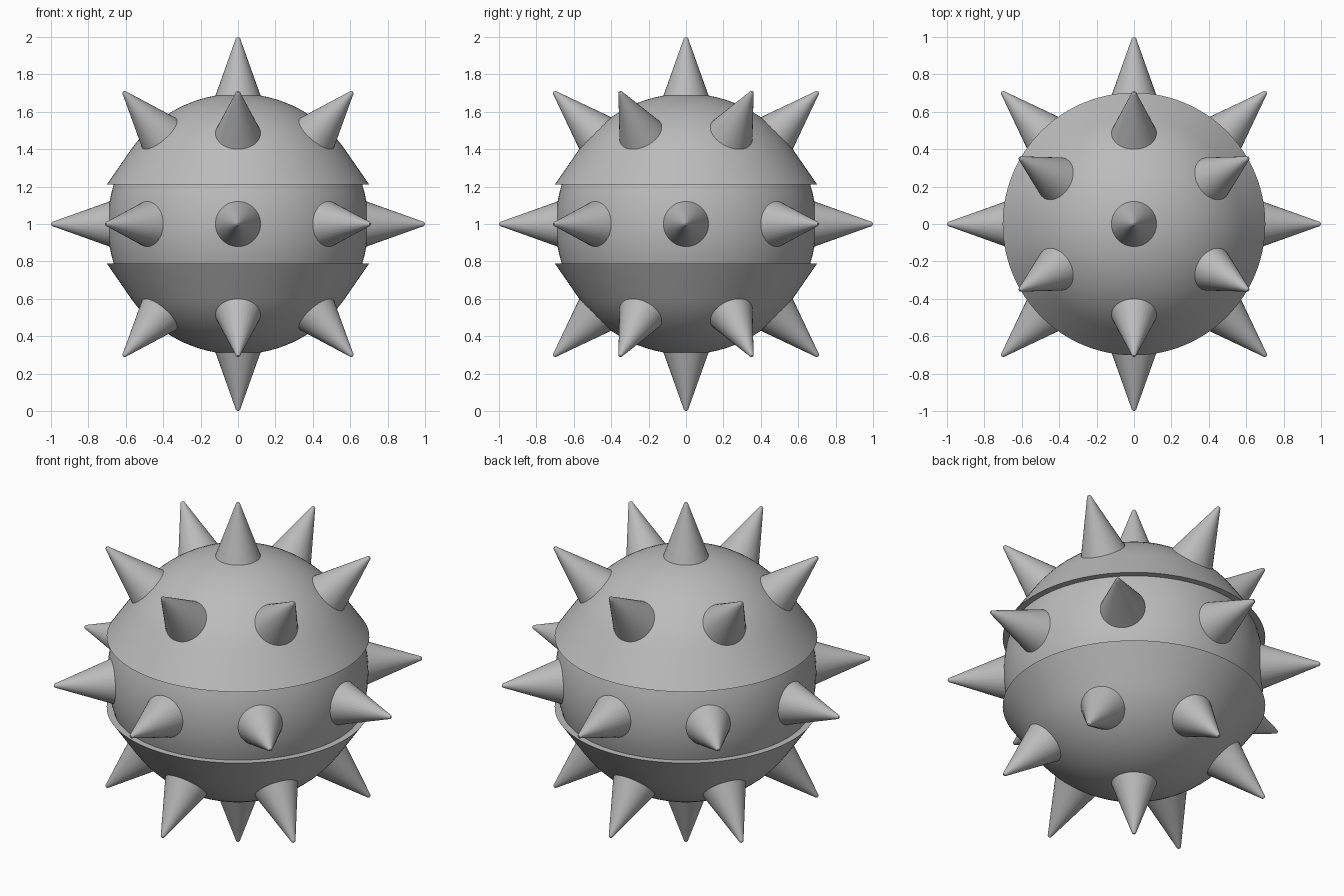
import bpy, bmesh, math
from mathutils import Vector

cube = bpy.data.objects.get("Cube")
if cube:
    bpy.data.objects.remove(cube, do_unlink=True)

CENTRE = Vector((0, 0, 1))
R = 0.697          # ball radius
RIM, RIM_H = 0.702, 0.21   # rim radius and height from the equator

grey = bpy.data.materials.new("plain grey")
grey.use_nodes = True
grey.diffuse_color = (0.5, 0.5, 0.5, 1)
grey.node_tree.nodes["Principled BSDF"].inputs["Base Color"].default_value = (0.5, 0.5, 0.5, 1)


def lathe(name, profile, segments):
    """Spin a (radius, height) profile around z."""
    bm = bmesh.new()
    verts = [bm.verts.new((r, 0, h)) for r, h in profile]
    edges = [bm.edges.new(pair) for pair in zip(verts, verts[1:])]
    bmesh.ops.spin(bm, geom=verts + edges, cent=(0, 0, 0), axis=(0, 0, 1),
                   angle=math.tau, steps=segments, use_duplicate=False)
    bmesh.ops.remove_doubles(bm, verts=bm.verts, dist=0.0005)
    bmesh.ops.recalc_face_normals(bm, faces=bm.faces)
    mesh = bpy.data.meshes.new(name)
    bm.to_mesh(mesh)
    bm.free()
    mesh.materials.append(grey)
    obj = bpy.data.objects.new(name, mesh)
    bpy.context.collection.objects.link(obj)
    bpy.ops.object.select_all(action='DESELECT')
    obj.select_set(True)
    bpy.context.view_layer.objects.active = obj
    bpy.ops.object.shade_smooth_by_angle(angle=math.radians(35))
    return obj


def arc(start, end, steps):
    angles = [start + (end - start) * i / steps for i in range(steps + 1)]
    return [(R * math.cos(a), R * math.sin(a)) for a in angles]


# Ball: middle band, flat-edged rims, and caps tangent to the rims
band = math.asin(RIM_H / R)
tangent = math.atan2(RIM_H, RIM) + math.acos(R / math.hypot(RIM, RIM_H))
cap = arc(tangent, math.pi / 2, 16)
upper = [(RIM, RIM_H)] + cap
lower = [(r, -h) for r, h in reversed(upper)]
ball = lathe("ball", lower + arc(-band, band, 10) + upper, 96)
ball.location = CENTRE

# Spike: cone with a rounded tip, its root sunk in the ball
spike = lathe("spike_top", [(0.148, 0.61), (0.014, 0.985), (0.011, 0.994),
                            (0.006, 0.999), (0, 1)], 32)
spike.location = CENTRE


def place(name, azimuth, elevation):
    obj = bpy.data.objects.new(name, spike.data)
    bpy.context.collection.objects.link(obj)
    a, e = math.radians(azimuth), math.radians(elevation)
    direction = Vector((math.cos(a) * math.cos(e), math.sin(a) * math.cos(e), math.sin(e)))
    obj.rotation_euler = direction.to_track_quat('Z', 'Y').to_euler()
    obj.location = CENTRE


# Rings of spikes
place("spike_bottom", 0, -90)
for i in range(8):
    place(f"spike_middle_{i + 1}", 45 * i, 0)
for i in range(6):
    place(f"spike_upper_{i + 1}", 30 + 60 * i, 45)
    place(f"spike_lower_{i + 1}", 30 + 60 * i, -45)
